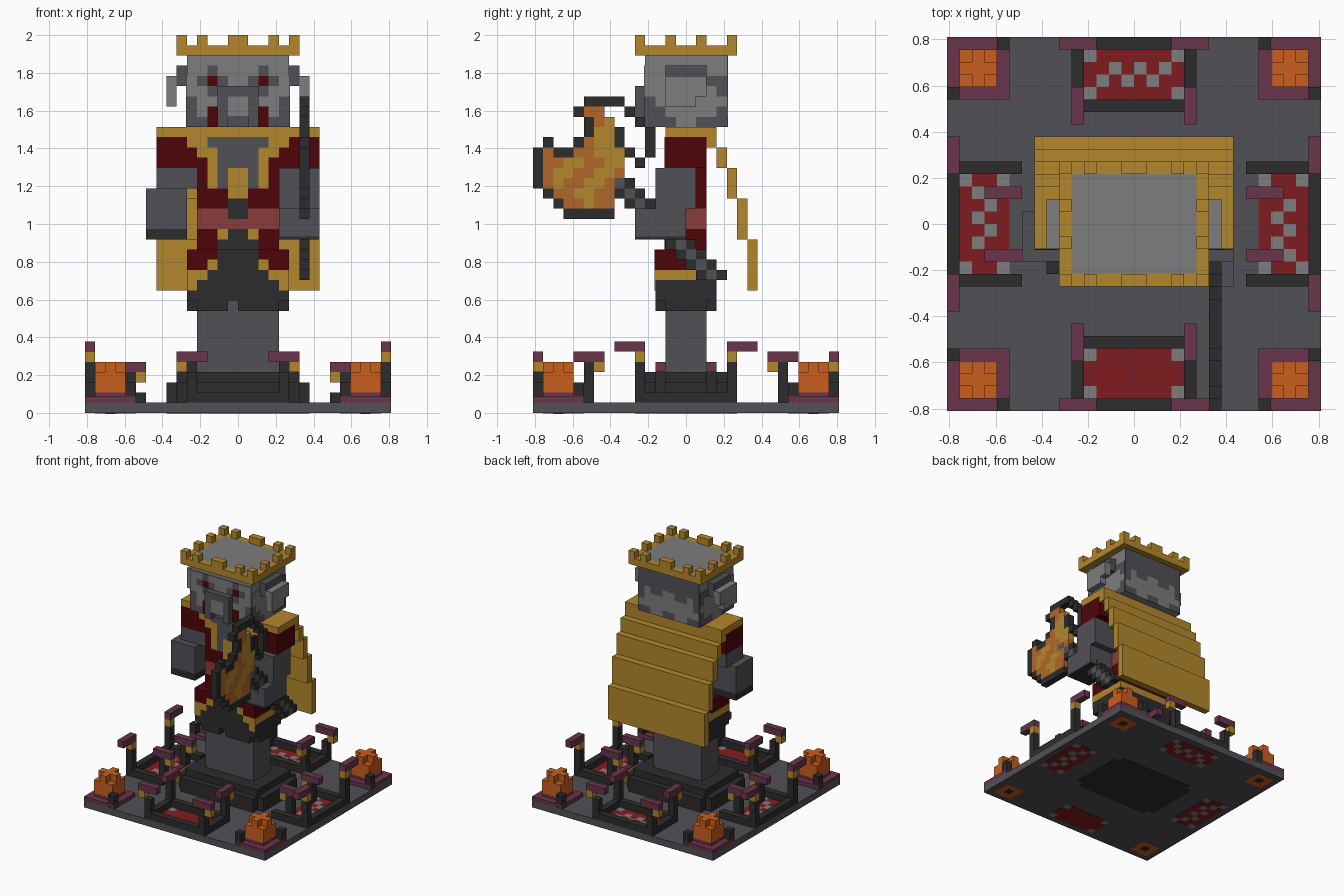
import bpy, bmesh
from mathutils import Matrix

cube = bpy.data.objects.get("Cube")
if cube:
    bpy.data.objects.remove(cube)

U = 2 / 37  # block size


def material(name, rgb):
    col = [(c / 255) ** 2.2 for c in rgb] + [1]
    m = bpy.data.materials.new(name)
    m.use_nodes = True
    m.diffuse_color = col
    m.node_tree.nodes["Principled BSDF"].inputs["Base Color"].default_value = col
    return m


MATS = {
    "D": material("charcoal", (48, 48, 48)),
    "M": material("slate", (82, 81, 87)),
    "L": material("light_grey", (124, 124, 124)),
    "G": material("gold", (178, 134, 48)),
    "R": material("dark_red", (80, 13, 16)),
    "F": material("floor_red", (126, 34, 37)),
    "V": material("purple", (104, 56, 76)),
    "O": material("orange", (200, 95, 35)),
    "C": material("copper", (176, 103, 47)),
    "P": material("dusty_red", (136, 62, 60)),
}
KEYS = list(MATS)


class Part:
    """Collects coloured boxes, measured in blocks, into one object."""

    def __init__(self, name):
        self.name, self.bm = name, bmesh.new()

    def box(self, key, x, y, z):
        size = [abs(b - a) * U for a, b in (x, y, z)]
        mid = [(a + b) / 2 * U for a, b in (x, y, z)]
        mat = Matrix.Translation(mid) @ Matrix.Diagonal((*size, 1))
        made = bmesh.ops.create_cube(self.bm, size=1, matrix=mat)
        for f in {f for v in made["verts"] for f in v.link_faces}:
            f.material_index = KEYS.index(key)
        return self

    def both(self, key, x, y, z):
        self.box(key, x, y, z)
        return self.box(key, (-x[0], -x[1]), y, z)

    def pattern(self, rows, place):
        """Each run of equal letters becomes one box; a dot is empty."""
        for i, row in enumerate(rows.split()):
            start = 0
            for c in range(1, len(row) + 1):
                if c == len(row) or row[c] != row[start]:
                    if row[start] != ".":
                        self.box(row[start], *place(start, c, i))
                    start = c
        return self

    def done(self):
        me = bpy.data.meshes.new(self.name)
        self.bm.to_mesh(me)
        self.bm.free()
        for m in MATS.values():
            me.materials.append(m)
        ob = bpy.data.objects.new(self.name, me)
        bpy.context.collection.objects.link(ob)


def mirrored(rows):
    return " ".join(r[::-1] + r for r in rows.split())


def wall(half, top, y):
    """Placement of a pattern on a plane facing front or back."""
    return lambda a, b, i: ((a - half, b - half), y, (top - i - 1, top - i))


# Base slab and stepped pedestal
Part("base").box("M", (-15, 15), (-15, 15), (0, 1)).done()
ped = Part("pedestal")
ped.box("D", (-7, 7), (-4, 4), (-.05, 3)).box("D", (-6, 6), (-5, 5), (-.05, 3))
ped.box("D", (-6, 6), (-4, 4), (3, 4)).done()

# Four floor panels with low rails and horned posts
WAVE = "LFFFFFFL FLFLFLFF FFLFLFLF LFFFFFFL"
PLAIN = "LFFFFFFL FFFFFFFF FFFFFFFF LFFFFFFL"
for k, side in enumerate(("front", "left", "back", "right")):
    def turn(t, r):
        ends = [(t[0], -r[0]), (t[1], -r[1])]
        for _ in range(k):
            ends = [(-y, x) for x, y in ends]
        return tuple(zip(*ends))

    panel = Part(side + "_panel")
    panel.pattern(PLAIN if k == 0 else WAVE,
                  lambda a, b, i: (*turn((a - 4, b - 4), (13 - i, 14 - i)), (-.05, 1.05)))
    panel.done()

    rail = Part(side + "_rails")
    flank = k % 2
    rail.box("D", *turn((-4, 4), (14, 15)), (1, 2))
    if not flank:
        rail.box("D", *turn((-4, 4), (9, 10)), (1, 2))
    for s in (-1, 1):
        rail.box("D", *turn((4 * s, 5 * s), (9, 15)), (1, 2))
        # outer horn runs along the edge
        z = 6 if flank else 5
        off = flank
        rail.box("D", *turn((4 * s, 5 * s), (14, 15)), (2, z - 1))
        rail.box("G", *turn(((5 - off) * s, (6 - off) * s), (14, 15)), (z - 1, z))
        rail.box("V", *turn(((3 + off) * s, (6 + off) * s), (14, 15)), (z, z + 1))
        # inner horn points at the pedestal
        z, t, r = (4, 2, 9) if flank else (5, 4, 8)
        rail.box("D", *turn((t * s, (t + 1) * s), (r + 1, r + 2)), (1, z))
        rail.box("G", *turn((t * s, (t + 1) * s), (r, r + 1)), (z - 1, z))
        rail.box("V", *turn((t * s, (t + 1) * s), (r, r + 3)), (z, z + 1))
    rail.done()

# Corner braziers
for sx in (-1, 1):
    for sy in (-1, 1):
        def at(a, b, s):
            return (a * s, b * s)
        p = Part("brazier")
        p.box("V", at(10, 15, sx), at(10, 15, sy), (1, 1.6))
        p.box("V", at(11, 14, sx), at(11, 14, sy), (1, 2))
        p.box("O", at(11, 14, sx), at(11, 14, sy), (2, 4))
        p.box("O", at(12, 13, sx), at(11, 14, sy), (4, 5))
        p.box("O", at(11, 14, sx), at(12, 13, sy), (4, 5))
        p.box("O", at(11, 14, sx), at(11, 14, sy), (-.05, 1.05))
        p.box("D", at(12, 13, sx), at(12, 13, sy), (-.1, 1))
        p.box("D", at(10, 11, sx), at(14, 15, sy), (1, 3))
        p.box("D", at(14, 15, sx), at(10, 11, sy), (1, 3))
        p.done()

# Legs and skirt
Part("legs").box("M", (-4, 4), (-2, 2), (4, 11)).done()
skirt = Part("skirt")
skirt.box("D", (-5, 5), (-2, 2), (10, 11)).box("D", (-4, -1), (-3, 3), (10, 11))
skirt.box("D", (0, 4), (-3, 3), (10, 11))
skirt.box("D", (-5, 5), (-3, 3), (11, 13)).box("G", (-5, 5), (-3, 3), (13, 14))
skirt.box("R", (-5, 5), (-3, 1), (14, 16)).box("R", (-4, 4), (-2, 2), (14, 18))
skirt.pattern(mirrored("DGRR DDRR DDRRR DDGRR DDDGG DDDDG"), lambda a, b, i: (
    (a - (4 if i < 2 else 5), b - (4 if i < 2 else 5)),
    (-2.1, -2) if i < 2 else (-3.1, -3), (17 - i, 18 - i))).done()

# Torso with lapels, belt and buckle
torso = Part("torso")
torso.box("P", (-4, 4), (-2, 2), (18, 20)).box("R", (-4, 4), (-2, 2), (20, 24))
torso.box("R", (-8, 8), (-2, 2), (24, 27))
torso.pattern(mirrored("MMMGGRRR MMGGRRRR MMGRRRRR"), wall(8, 27, (-2.1, -2)))
torso.pattern(mirrored("GMGR GMGR GRRR GRRR DPPP PPPP"), wall(4, 24, (-2.1, -2)))
torso.box("D", (-1, 1), (-2.15, -2), (19, 21)).done()

# Arms
right = Part("right_arm")
right.box("M", (-8, -4), (-2, 2), (22, 24)).box("M", (-9, -5), (-3, 1), (18, 22))
right.box("D", (-9, -5), (-3, 1), (17, 18)).done()
left = Part("left_arm")
left.box("M", (4, 8), (-3, 1), (20, 24)).box("M", (4, 8), (-5, 0), (17.3, 20))
left.box("D", (4, 8), (-5, 0), (17, 17.3)).done()

# Stepped cape
cape = Part("cape").box("G", (-8, 8), (-2, 3), (27, 28))
levels = (27, 26, 24, 21, 17, 12)
for i in range(len(levels) - 1):
    cape.box("G", (-8, 8), (2 + i, 3 + i), (levels[i + 1], levels[i]))
cape.done()

# Head with painted face and back
head = Part("head").box("L", (-5, 5), (-4, 4), (28, 36))
head.pattern(mirrored("LLMLL LMRML MMMLL LMLLM LMRLM MRRMM"), wall(5, 34, (-4.1, -4)))
head.pattern(mirrored("MMMMM MMMMM MMMMM LMMLM LLLLM LLLLL MLLMM"), wall(5, 35, (4, 4.1)))
for s in (-1, 1):
    head.pattern("LLLLLLMM LLLLLLLM MLLLLLLL MMLLLLLM MMMLLMMM",
                 lambda a, b, i: ((5 * s, 5.1 * s), (a - 4, b - 4), (32 - i, 33 - i)))
head.done()
snout = Part("snout").box("M", (-2, 2), (-5, -4), (31, 32))
snout.both("M", (1, 2), (-5, -4), (28, 31)).box("L", (-1, 1), (-5, -4), (29, 31)).done()
ears = Part("ears").both("M", (5, 6), (-2, 2), (32, 34))
ears.both("L", (6, 7), (-2, 2), (31, 33)).both("L", (6, 7), (-2, 1), (30, 31)).done()

# Crown band and merlons
crown = Part("crown")
for s in (-1, 1):
    crown.box("G", (-6, 6), (4 * s, 5 * s), (35, 36))
    crown.box("G", (5 * s, 6 * s), (-4, 4), (35, 36))
    crown.box("G", (-1, 1), (4 * s, 5 * s), (36, 37))
    for t in (-1, 1):
        crown.box("G", (5 * s, 6 * s), (4 * t, 5 * t), (36, 37))
        crown.box("G", (3 * t, 4 * t), (4 * s, 5 * s), (36, 37))
        crown.box("G", (5 * s, 6 * s), (t, 2 * t), (36, 37))
crown.done()

# Great axe held in the left hand
AXE = """.....DDDD ....DCC..D .....DCG..D .....DGGD..D .D..DCGGD..D
DCDDCCGGGD.D DCCGGCCGG.D DCGGCCGGC DCGCCGGC .DCCGGCC ..DCCGCC ...DDDDD"""
axe = Part("axe")
axe.pattern(AXE, lambda a, b, i: ((6, 7), (a - 15, b - 15), (30 - i, 31 - i)))
for z in range(13, 24):
    y = 15 - z
    axe.box("M", (6, 7), (y, y + 1), (z, z + 1))
    axe.box("D", (6, 7), (y - 1, y), (z, z + 1)).box("D", (6, 7), (y + 1, y + 2), (z, z + 1))
axe.done()
